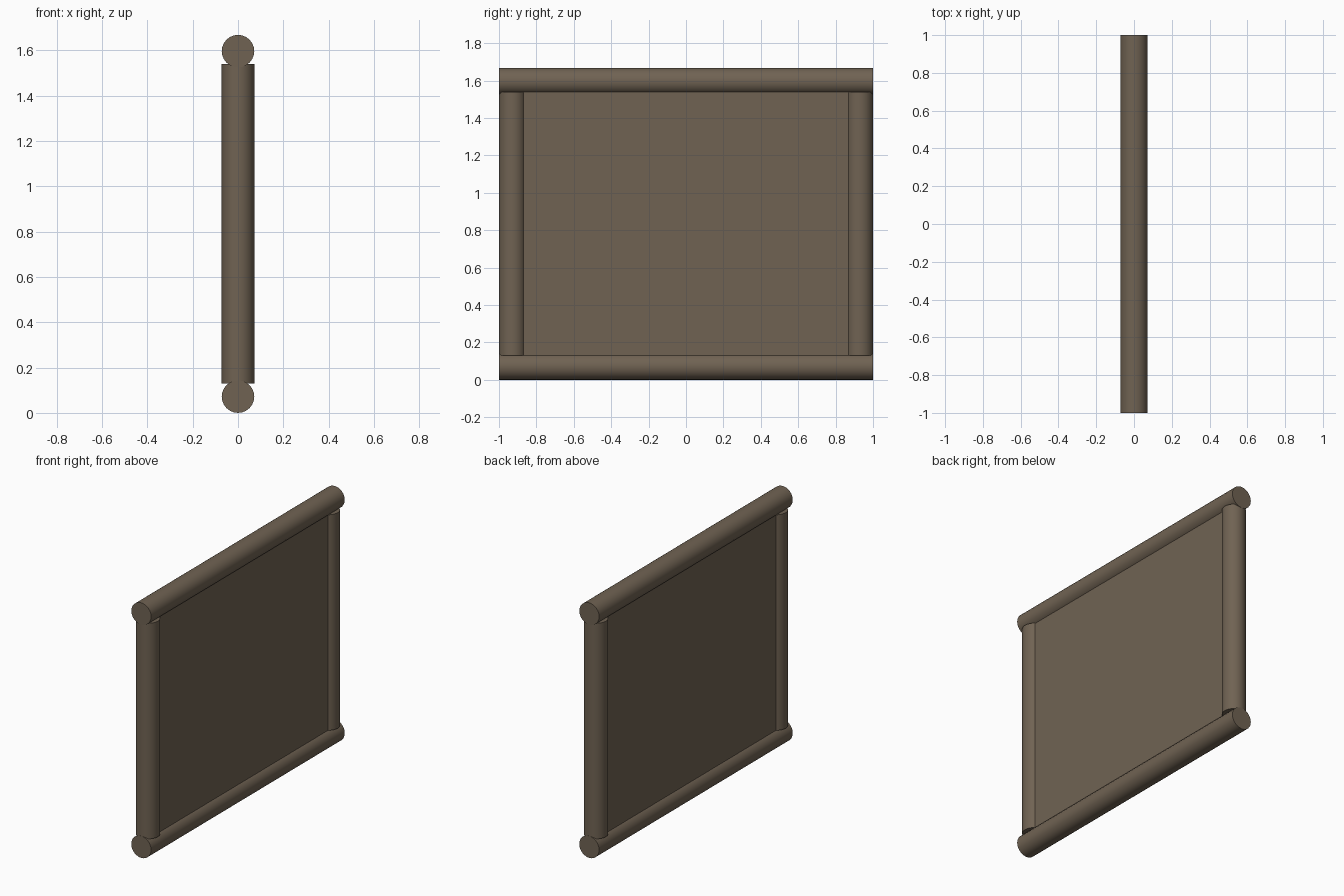
import bpy
import math

if "Cube" in bpy.data.objects:
    bpy.data.objects.remove(bpy.data.objects["Cube"])

R = 0.0718          # log radius
HEIGHT = 1.668      # overall height
HALF = 1.0          # half length along y

wood = bpy.data.materials.new("brown wood")
wood.diffuse_color = (0.162, 0.124, 0.086, 1)
wood.use_nodes = True
wood.node_tree.nodes["Principled BSDF"].inputs["Base Color"].default_value = wood.diffuse_color


def log(name, loc, length, rot=(0, 0, 0)):
    bpy.ops.mesh.primitive_cylinder_add(vertices=24, radius=R, depth=length,
                                        location=loc, rotation=rot)
    ob = bpy.context.object
    ob.name = name
    ob.data.materials.append(wood)
    bpy.ops.object.shade_smooth_by_angle(angle=math.radians(35))
    return ob


# Horizontal logs along the bottom and top
for name, z in (("bottom_rail", R), ("top_rail", HEIGHT - R)):
    log(name, (0, 0, z), 2 * HALF, (math.pi / 2, 0, 0))

# Upright logs, slightly sunk into the rails
z0, z1 = 0.13, 1.54
for name, side in (("front_post", -1), ("back_post", 1)):
    log(name, (0, side * (HALF - R), (z0 + z1) / 2), z1 - z0)

# Solid wall panel filling the frame
bpy.ops.mesh.primitive_cube_add(size=1, location=(0, 0, HEIGHT / 2))
panel = bpy.context.object
panel.name = "wall_panel"
panel.scale = (0.082, 2 * (HALF - R), HEIGHT - 2 * R)
bpy.ops.object.transform_apply(location=False, rotation=False, scale=True)
panel.data.materials.append(wood)
